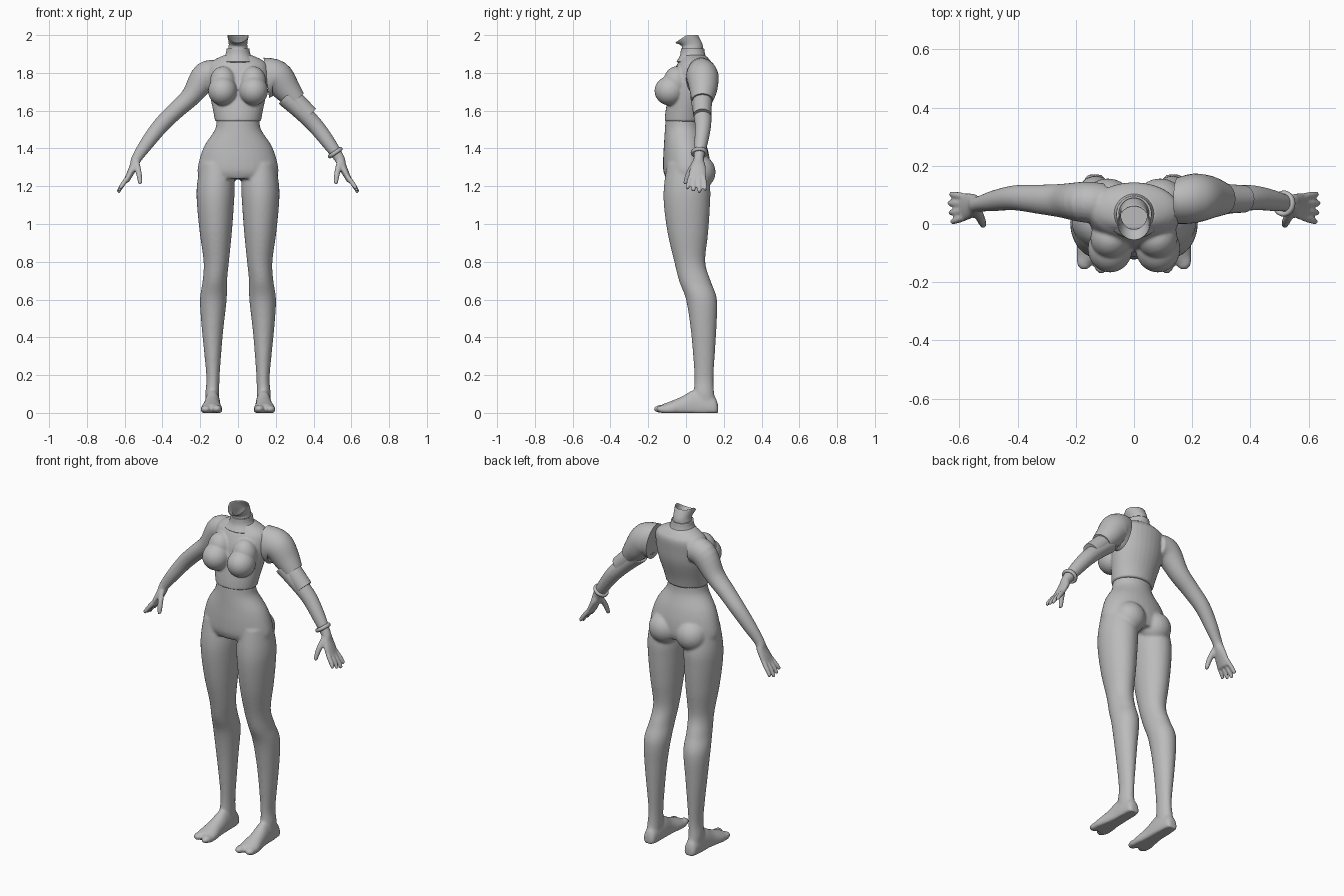
import bpy, bmesh
from math import sin, cos, pi
from mathutils import Vector, Matrix

old = bpy.data.objects.get("Cube")
if old:
    bpy.data.objects.remove(old, do_unlink=True)

grey = bpy.data.materials.new("plain grey")
grey.use_nodes = True
grey.diffuse_color = (0.5, 0.5, 0.5, 1)
grey.node_tree.nodes["Principled BSDF"].inputs["Base Color"].default_value = (0.5, 0.5, 0.5, 1)


def refine(rows, k=5):
    """Catmull-Rom interpolation of section rows."""
    out = []
    last = len(rows) - 1
    for i in range(last):
        a, b, c, d = rows[max(i - 1, 0)], rows[i], rows[i + 1], rows[min(i + 2, last)]
        for j in range(k):
            t = j / k
            out.append([q + t * (r - p) / 2 + t * t * (2 * p - 5 * q + 4 * r - s) / 2
                        + t ** 3 * (3 * q - p - 3 * r + s) / 2
                        for p, q, r, s in zip(a, b, c, d)])
    return out + [list(rows[-1])]


def loft(bm, rings, n=32, cap=True):
    """Skin elliptical rings (centre, u axis, v axis, front dip)."""
    loops = []
    for c, u, v, dip in rings:
        loop = []
        for i in range(n):
            a = 2 * pi * i / n
            p = c + u * cos(a) + v * sin(a)
            p.z = max(0, p.z - dip * max(0, -sin(a)))
            loop.append(bm.verts.new(p))
        loops.append(loop)
    for lo, hi in zip(loops, loops[1:]):
        for i in range(n):
            j = (i + 1) % n
            bm.faces.new((lo[i], lo[j], hi[j], hi[i]))
    if cap:
        bm.faces.new(loops[0][::-1])
        bm.faces.new(loops[-1])


def column(bm, rows, cap=True):
    """Upright form from rows of z, x0, x1, y0, y1, dip."""
    rings = []
    for z, x0, x1, y0, y1, dip in refine(rows):
        rings.append((Vector(((x0 + x1) / 2, (y0 + y1) / 2, z)),
                      Vector(((x1 - x0) / 2, 0, 0)), Vector((0, (y1 - y0) / 2, 0)), dip))
    loft(bm, rings, cap=cap)


def trunk(bm, rows, cap=True):
    column(bm, [(z, -w, w, y0, y1, 0) for z, w, y0, y1 in rows], cap)


def limb(bm, rows, s, n=24):
    """Tube from rows of x, z, y, in-plane radius, depth radius."""
    pts = refine(rows)
    rings = []
    for i, (x, z, y, r, ry) in enumerate(pts):
        a, b = pts[max(i - 1, 0)], pts[min(i + 1, len(pts) - 1)]
        t = Vector((s * (b[0] - a[0]), 0, b[1] - a[1])).normalized()
        rings.append((Vector((s * x, y, z)), Vector((t.z, 0, -t.x)) * r, Vector((0, ry, 0)), 0))
    loft(bm, rings, n)


def blob(bm, centre, radii):
    bmesh.ops.create_uvsphere(bm, u_segments=24, v_segments=16, radius=1,
                              matrix=Matrix.Translation(centre) @ Matrix.Diagonal((*radii, 1)))


def finish(bm, name, voxel=0, thickness=0):
    bmesh.ops.recalc_face_normals(bm, faces=bm.faces)
    me = bpy.data.meshes.new(name)
    bm.to_mesh(me)
    bm.free()
    me.materials.append(grey)
    ob = bpy.data.objects.new(name, me)
    bpy.context.collection.objects.link(ob)
    bpy.ops.object.select_all(action="DESELECT")
    ob.select_set(True)
    bpy.context.view_layer.objects.active = ob
    bpy.ops.object.shade_smooth_by_angle(angle=0.7)
    if voxel:
        m = ob.modifiers.new("blend", "REMESH")
        m.mode, m.voxel_size, m.use_smooth_shade = "VOXEL", voxel, True
        m = ob.modifiers.new("soften", "SMOOTH")
        m.factor, m.iterations = 0.5, 5
    if thickness:
        m = ob.modifiers.new("wall", "SOLIDIFY")
        m.thickness = thickness
    return ob


# Hips, legs and feet blended together
leg = [(1.32, .03, .20, -.10, .10), (1.2, .018, .218, -.117, .127), (1.1, .022, .217, -.117, .127),
       (.95, .033, .202, -.097, .117), (.8, .048, .182, -.062, .102), (.7, .058, .187, -.037, .13),
       (.6, .06, .201, 0, .164), (.45, .077, .192, .024, .161), (.3, .09, .177, .038, .152),
       (.18, .098, .167, .045, .145), (.1, .099, .173, .04, .15), (.04, .1, .17, .04, .165)]
foot = [(.17, .135, .02, .04), (.155, .135, .035, .08), (.1, .135, .04, .11), (.04, .135, .042, .12),
        (-.02, .138, .047, .088), (-.08, .14, .057, .062), (-.127, .14, .057, .045)]
bm = bmesh.new()
trunk(bm, [(1.56, .113, -.108, .075), (1.5, .122, -.112, .08), (1.42, .175, -.117, .108),
           (1.35, .202, -.121, .125), (1.28, .215, -.12, .13), (1.24, .2, -.105, .12)])
for s in (-1, 1):
    column(bm, [(z, s * a, s * b, y0, y1, 0) for z, a, b, y0, y1 in leg])
    loft(bm, [(Vector((s * x, y, h * .3)), Vector((w, 0, 0)), Vector((0, 0, h * .7)), 0)
              for y, x, w, h in refine(foot)])
    blob(bm, (s * .09, .07, 1.275), (.09, .087, .09))
    blob(bm, (s * .112, -.135, .021), (.027, .036, .021))
    blob(bm, (s * .17, -.125, .02), (.028, .034, .02))
finish(bm, "lower_body", .008)

# Arm and hand
arm = [(.10, 1.79, .07, .07, .07), (.17, 1.782, .075, .077, .07), (.25, 1.675, .08, .053, .058),
       (.33, 1.6, .085, .046, .05), (.41, 1.52, .09, .043, .043), (.48, 1.43, .08, .037, .036),
       (.535, 1.35, .068, .028, .027), (.55, 1.31, .065, .023, .038),
       (.572, 1.265, .06, .018, .047), (.592, 1.225, .058, .014, .047)]


def add_arm(bm, rows, s):
    limb(bm, rows, s)
    for i in range(4):
        k = i - 1.5
        reach = .012 * abs(k - .3)
        limb(bm, [(.58, 1.25, .058 + .024 * k, .013, .012),
                  (.61, 1.21, .056 + .029 * k, .013, .012),
                  (.637 - reach / 2, 1.165 + reach, .055 + .032 * k, .01, .01)], s, 12)
    limb(bm, [(.54, 1.33, .05, .018, .018), (.525, 1.27, .015, .016, .016),
              (.517, 1.212, -.005, .011, .011)], s, 12)


# Fitted top with bare right arm
bm = bmesh.new()
trunk(bm, [(1.543, .121, -.114, .087), (1.6, .132, -.108, .1), (1.7, .152, -.09, .13),
           (1.78, .16, -.075, .14), (1.84, .155, -.05, .142), (1.87, .125, -.03, .125),
           (1.895, .07, -.02, .1)])
for s in (-1, 1):
    blob(bm, (s * .082, -.085, 1.705), (.077, .082, .078))
    blob(bm, (s * .08, -.05, 1.75), (.07, .07, .085))
add_arm(bm, arm, -1)
finish(bm, "top_and_right_arm", .006)

# Left arm
bm = bmesh.new()
add_arm(bm, arm[2:], 1)
finish(bm, "left_arm", .006)

# Left sleeve in two overlapping pieces
bm = bmesh.new()
limb(bm, [(.15, 1.775, .08, .108, .08), (.205, 1.775, .088, .09, .085),
          (.26, 1.71, .092, .072, .073), (.305, 1.655, .087, .056, .056)], 1, 32)
finish(bm, "left_shoulder_cap")
bm = bmesh.new()
limb(bm, [(.27, 1.685, .087, .05, .052), (.32, 1.635, .087, .05, .05),
          (.377, 1.575, .086, .05, .047)], 1, 32)
finish(bm, "left_sleeve")

# Bracelet
bm = bmesh.new()
axis = Vector((.055, 0, -.08)).normalized()
side = Vector((0, 1, 0))
out = axis.cross(side)
rings = []
for i in range(33):
    a = 2 * pi * i / 32
    d = out * cos(a) + side * sin(a)
    rings.append((Vector((.515, .07, 1.378)) + d * .036, d * .009, axis * .011, 0))
loft(bm, rings, 12, cap=False)
bmesh.ops.remove_doubles(bm, verts=bm.verts, dist=.0001)
finish(bm, "left_bracelet")

# Collar and open neck
bm = bmesh.new()
trunk(bm, [(1.86, .098, -.05, .122), (1.885, .074, -.035, .106), (1.905, .064, -.029, .1),
           (1.93, .06, -.027, .096)], cap=False)
finish(bm, "collar", thickness=.008)
bm = bmesh.new()
column(bm, [(1.88, -.053, .053, -.022, .09, 0), (1.925, -.052, .052, -.022, .09, 0),
            (1.955, -.049, .049, -.026, .086, .01), (2.0, -.057, .057, -.056, .064, .042)], cap=False)
finish(bm, "neck", thickness=.004)
